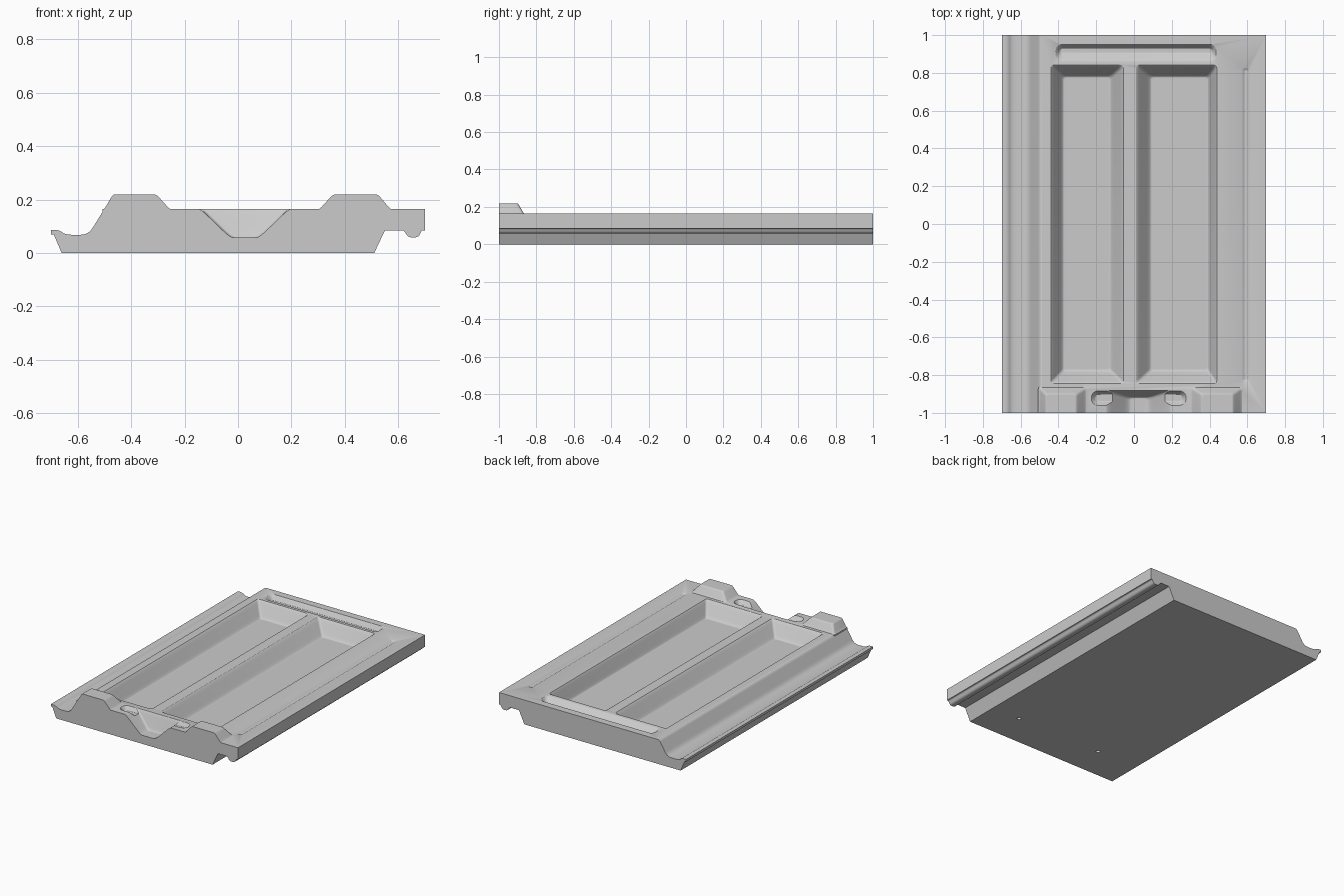
import bpy, bmesh, math
from mathutils import Vector

if "Cube" in bpy.data.objects:
    bpy.data.objects.remove(bpy.data.objects["Cube"])

TOP = 0.165   # height of the main upper surface

clay = bpy.data.materials.new("grey_concrete")
clay.use_nodes = True
grey = (0.6, 0.6, 0.6, 1)
clay.diffuse_color = grey
clay.node_tree.nodes["Principled BSDF"].inputs["Base Color"].default_value = grey


def fillet(points, steps=5, closed=True):
    """Round each (x, z, cut) corner of a polyline."""
    out, n = [], len(points)
    for i, (x, z, cut) in enumerate(points):
        p = Vector((x, z))
        if cut == 0 or (not closed and i in (0, n - 1)):
            out.append(p)
            continue
        a, b = (Vector(points[(i + d) % n][:2]) - p for d in (-1, 1))
        a = p + a.normalized() * min(cut, a.length * 0.45)
        b = p + b.normalized() * min(cut, b.length * 0.45)
        for k in range(steps + 1):
            t = k / steps
            out.append(a * (1 - t) ** 2 + p * 2 * t * (1 - t) + b * t * t)
    return out


def loft(name, rings):
    """Closed solid through rings of equal length, with flat end caps."""
    bm = bmesh.new()
    rows = [[bm.verts.new(co) for co in ring] for ring in rings]
    n = len(rows[0])
    for low, high in zip(rows, rows[1:]):
        for i in range(n):
            j = (i + 1) % n
            bm.faces.new((low[i], low[j], high[j], high[i]))
    bm.faces.new(rows[0][::-1])
    bm.faces.new(rows[-1])
    bm.normal_update()
    if bm.calc_volume(signed=True) < 0:
        bmesh.ops.reverse_faces(bm, faces=bm.faces)
    mesh = bpy.data.meshes.new(name)
    bm.to_mesh(mesh)
    bm.free()
    mesh.materials.append(clay)
    obj = bpy.data.objects.new(name, mesh)
    bpy.context.collection.objects.link(obj)
    return obj


# Soft slope from rim (0, 0) to floor (1, 1), with a short upright collar first
SLOPE = [Vector((0, -0.3))] + fillet(
    [(0, 0, 0), (0.15, 0, 0.3), (0.85, 1, 0.3), (1, 1, 0)], closed=False)


def soft_block(name, x, y, z, left, right, front, back, radius=0.015):
    """Rounded rectangle that narrows by the given side widths from z[0] to z[1]."""
    rings = []
    for t, h in SLOPE:
        x0, x1 = x[0] + left * t, x[1] - right * t
        y0, y1 = y[0] + front * t, y[1] - back * t
        r = min(radius, (x1 - x0) * 0.45, (y1 - y0) * 0.45)
        ring = []
        corners = ((x1 - r, y1 - r), (x0 + r, y1 - r), (x0 + r, y0 + r), (x1 - r, y0 + r))
        for c, (cx, cy) in enumerate(corners):
            for k in range(6):
                a = (c + k / 5) * math.pi / 2
                ring.append((cx + r * math.cos(a), cy + r * math.sin(a),
                             z[0] + (z[1] - z[0]) * h))
        rings.append(ring)
    return loft(name, rings)


def combine(obj, tool, operation):
    mod = obj.modifiers.new("cut", "BOOLEAN")
    mod.operation, mod.object, mod.solver = operation, tool, "EXACT"
    bpy.context.view_layer.objects.active = obj
    bpy.ops.object.modifier_apply(modifier=mod.name)
    bpy.data.objects.remove(tool)


# Body: interlocking cross-section, extruded a little past the front
section = fillet([
    (-0.66, 0, 0), (0.51, 0, 0), (0.55, 0.085, 0), (0.622, 0.085, 0.012),
    (0.636, 0.058, 0.02), (0.675, 0.058, 0.02), (0.688, 0.085, 0.01), (0.7, 0.085, 0),
    (0.7, TOP, 0), (-0.5, TOP, 0.015), (-0.56, 0.068, 0.03), (-0.645, 0.068, 0.03),
    (-0.67, 0.086, 0.015), (-0.7, 0.086, 0), (-0.7, 0.07, 0), (-0.69, 0.07, 0)])
tile = loft("roof_tile", [[(p.x, y, p.y) for p in section] for y in (-1.1, 1)])

# Raised lugs on the front edge
for x, left, right in (((-0.507, -0.245), 0.045, 0.07), ((0.295, 0.58), 0.07, 0.065)):
    lug = soft_block("lug", x, (-1.06, -0.86), (TOP - 0.001, 0.218), left, right, 0, 0.045)
    combine(tile, lug, "UNION")

# Two long sunken pans
rim = TOP + 0.001
for x, left, right in (((-0.45, -0.045), 0.085, 0.09), ((0.0, 0.445), 0.1, 0.06)):
    pan = soft_block("pan", x, (-0.855, 0.85), (rim, 0.07), left, right, 0.09, 0.08)
    combine(tile, pan, "DIFFERENCE")

# Water outlet through the front edge, with a shallow trough behind it
outlet = soft_block("outlet", (-0.165, 0.215), (-1.2, -0.875), (rim, 0.058), 0.16, 0.16, 0, 0.05)
combine(tile, outlet, "DIFFERENCE")
trough = soft_block("trough", (-0.23, 0.28), (-0.965, -0.88), (rim, 0.14), 0.03, 0.03, 0.03, 0.025, 0.04)
combine(tile, trough, "DIFFERENCE")

# Groove across the back and a faint line along the left edge
groove = soft_block("groove", (-0.42, 0.44), (0.853, 0.955), (rim, 0.135), 0.035, 0.035, 0.06, 0.03, 0.03)
combine(tile, groove, "DIFFERENCE")
line = soft_block("line", (0.57, 0.615), (-0.84, 0.83), (rim, 0.159), 0.018, 0.018, 0.018, 0.018, 0.02)
combine(tile, line, "DIFFERENCE")

# Small blind holes underneath
for x in (-0.35, 0.3):
    angles = [k * math.tau / 16 for k in range(16)]
    hole = loft("hole", [[(x + 0.013 * math.cos(a), -0.77 + 0.013 * math.sin(a), z)
                          for a in angles] for z in (-0.02, 0.025)])
    combine(tile, hole, "DIFFERENCE")

# Trim the front flush
trim = loft("trim", [[(-1, y, -1), (1, y, -1), (1, y, 1), (-1, y, 1)] for y in (-1.5, -1)])
combine(tile, trim, "DIFFERENCE")

bpy.ops.object.select_all(action="DESELECT")
tile.select_set(True)
bpy.context.view_layer.objects.active = tile
bpy.ops.object.shade_smooth_by_angle(angle=math.radians(30))
